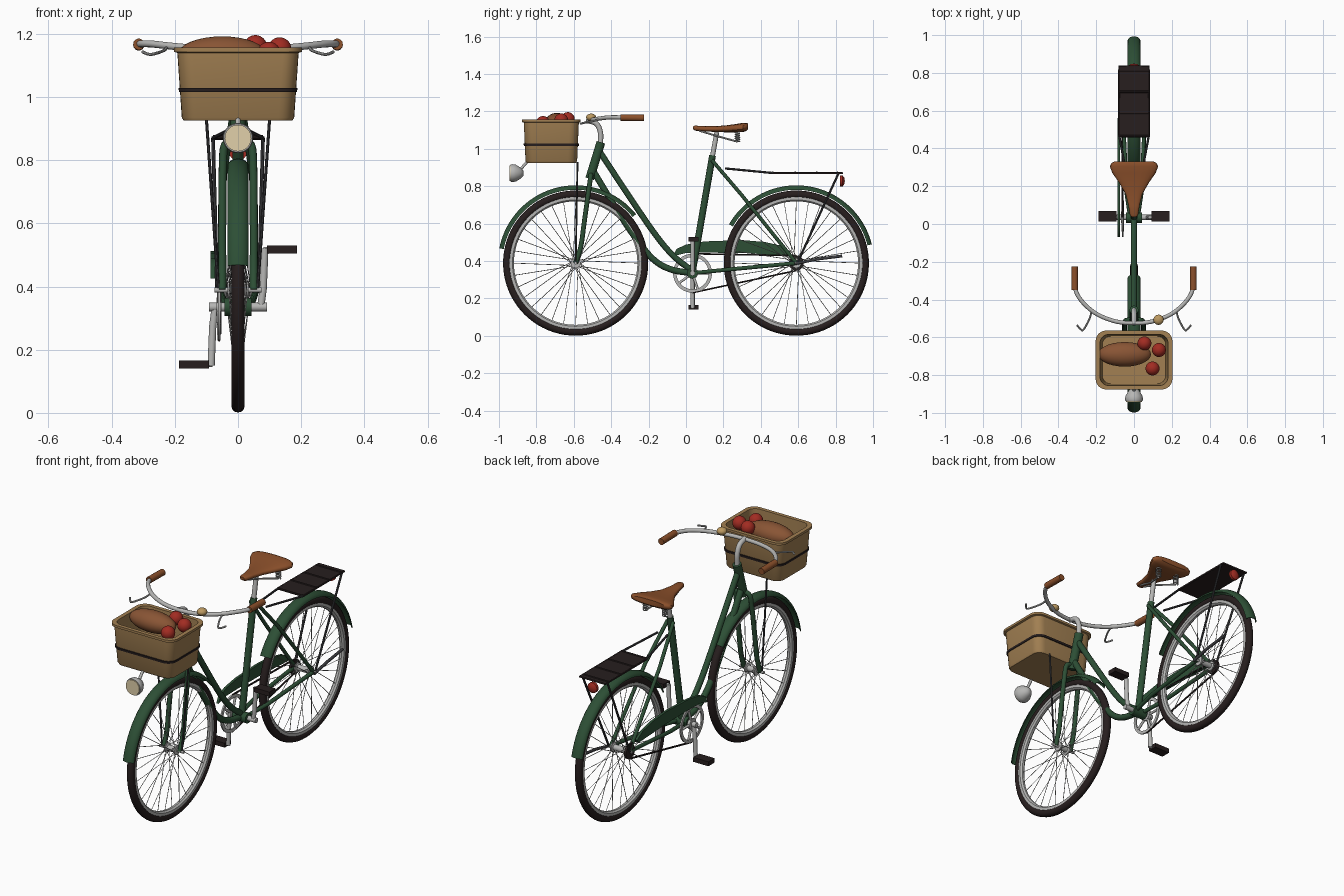
import bpy, bmesh, math
from mathutils import Vector

if "Cube" in bpy.data.objects:
    bpy.data.objects.remove(bpy.data.objects["Cube"])

def mat(name, r, g, b):
    m = bpy.data.materials.new(name)
    m.diffuse_color = (r, g, b, 1)
    m.use_nodes = True
    m.node_tree.nodes["Principled BSDF"].inputs["Base Color"].default_value = m.diffuse_color
    return m

GREEN = mat("dark green paint", 0.026, 0.078, 0.036)
BLACK = mat("black rubber", 0.02, 0.013, 0.013)
SILVER = mat("silver metal", 0.47, 0.47, 0.46)
STEEL = mat("dark steel", 0.045, 0.045, 0.05)
LEATHER = mat("brown leather", 0.26, 0.08, 0.024)
WICKER = mat("tan wicker", 0.36, 0.215, 0.085)
BREAD = mat("bread crust", 0.25, 0.09, 0.035)
RED = mat("red", 0.36, 0.025, 0.016)
CREAM = mat("cream lens", 0.75, 0.63, 0.4)
BRASS = mat("brass", 0.5, 0.32, 0.12)

def add(name, mesh, m):
    ob = bpy.data.objects.new(name, mesh)
    mesh.materials.clear()
    mesh.materials.append(m)
    bpy.context.collection.objects.link(ob)
    return ob

def finish(name, bm, m):
    bmesh.ops.remove_doubles(bm, verts=bm.verts, dist=1e-5)
    bmesh.ops.recalc_face_normals(bm, faces=bm.faces)
    me = bpy.data.meshes.new(name)
    bm.to_mesh(me)
    bm.free()
    return add(name, me, m)

def loft(name, rings, m, wrap=False):
    """Skin closed rings; cap the ends unless wrapped."""
    bm = bmesh.new()
    R = [[bm.verts.new(p) for p in ring] for ring in rings]
    n = len(R[0])
    for i in range(len(R) if wrap else len(R) - 1):
        a, b = R[i], R[(i + 1) % len(R)]
        for j in range(n):
            k = (j + 1) % n
            bm.faces.new((a[j], a[k], b[k], b[j]))
    if not wrap:
        bm.faces.new(R[0])
        bm.faces.new(R[-1])
    return finish(name, bm, m)

def lathe(name, prof, loc, m, axis="X", a0=0, a1=360, n=64):
    """Turn a closed (along, radius) profile about an axis through loc."""
    full = a1 - a0 >= 360
    rings = []
    for i in range(n if full else n + 1):
        t = math.radians(a0 + (a1 - a0) * i / n)
        c, s = math.cos(t), math.sin(t)
        pos = {"X": lambda a, r: (a, r * c, r * s), "Y": lambda a, r: (r * c, a, r * s),
               "Z": lambda a, r: (r * c, r * s, a)}[axis]
        rings.append([Vector(pos(a, r)) + Vector(loc) for a, r in prof])
    return loft(name, rings, m, wrap=full)

def cyl(name, x0, x1, r, y, z, m, n=24, axis="X"):
    return lathe(name, [(x0, 0), (x0, r), (x1, r), (x1, 0)], (0, y, z), m, axis, n=n)

def smooth(pts, k=8):
    """Catmull-Rom path through the points."""
    p = [Vector(q) for q in pts]
    p = [2 * p[0] - p[1]] + p + [2 * p[-1] - p[-2]]
    out = []
    for i in range(1, len(p) - 2):
        a, b, c, d = p[i - 1:i + 3]
        for j in range(k):
            t = j / k
            out.append(0.5 * (2 * b + (c - a) * t + (2 * a - 5 * b + 4 * c - d) * t * t
                              + (3 * b - a - 3 * c + d) * t ** 3))
    return out + [p[-2]]

def tubes(name, paths, r, m, res=3):
    cu = bpy.data.curves.new(name, "CURVE")
    cu.dimensions = "3D"
    cu.bevel_depth, cu.bevel_resolution, cu.use_fill_caps = r, res, True
    for path in paths:
        s = cu.splines.new("POLY")
        s.points.add(len(path) - 1)
        for q, p in zip(s.points, path):
            q.co = (*p, 1)
    tmp = bpy.data.objects.new(name + "_curve", cu)
    bpy.context.collection.objects.link(tmp)
    dg = bpy.context.evaluated_depsgraph_get()
    me = bpy.data.meshes.new_from_object(tmp.evaluated_get(dg))
    bpy.data.objects.remove(tmp)
    return add(name, me, m)

def both(path):
    return [path, [(-p[0], p[1], p[2]) for p in path]]

def box(name, c, s, m):
    bm = bmesh.new()
    bmesh.ops.create_cube(bm, size=1)
    for v in bm.verts:
        v.co = Vector([c[i] + v.co[i] * s[i] for i in range(3)])
    return finish(name, bm, m)

def ball(name, c, s, m):
    bm = bmesh.new()
    bmesh.ops.create_uvsphere(bm, u_segments=28, v_segments=16, radius=1)
    for v in bm.verts:
        v.co = Vector([c[i] + v.co[i] * s[i] for i in range(3)])
    return finish(name, bm, m)

# wheels and mudguards
WZ = 0.389
circle = [(0.021 * math.cos(i * math.pi / 6), 0.367 + 0.021 * math.sin(i * math.pi / 6)) for i in range(12)]
arc = [math.radians(a) for a in range(0, 181, 20)]
guard = [(0.034 * math.cos(a), 0.392 + 0.024 * math.sin(a)) for a in arc]
guard += [(0.031 * math.cos(a), 0.392 + 0.02 * math.sin(a)) for a in reversed(arc)]
for end, y, a0, a1, hw in (("front", -0.59, 39, 169, 0.033), ("rear", 0.59, 14, 150, 0.045)):
    lathe(end + "_tyre", circle, (0, y, WZ), BLACK, n=80)
    lathe(end + "_rim", [(-0.015, 0.354), (0.015, 0.354), (0.015, 0.338), (0.006, 0.33),
                         (-0.006, 0.33), (-0.015, 0.338)], (0, y, WZ), SILVER, n=80)
    spokes = []
    for i in range(32):
        t = 2 * math.pi * i / 32
        h = t + (0.6 if i % 4 < 2 else -0.6)
        x = hw * 0.85 * (1 if i % 2 else -1)
        spokes.append([(x, y + 0.022 * math.cos(h), WZ + 0.022 * math.sin(h)),
                       (0, y + 0.335 * math.cos(t), WZ + 0.335 * math.sin(t))])
    tubes(end + "_spokes", spokes, 0.0018, SILVER, 0)
    lathe(end + "_hub", [(-hw, 0), (-hw, 0.026), (-hw + 0.008, 0.026), (-hw + 0.012, 0.016), (hw - 0.012, 0.016),
                         (hw - 0.008, 0.026), (hw, 0.026), (hw, 0)], (0, y, WZ), SILVER, n=24)
    cyl(end + "_axle", -0.075, 0.075, 0.008, y, WZ, SILVER, 12)
    lathe(end + "_mudguard", guard, (0, y, WZ), GREEN, a0=a0, a1=a1, n=48)

# frame
tubes("head_tube", [[(0, -0.515, 0.84), (0, -0.455, 1.035)]], 0.024, GREEN, 5)
tubes("upper_tube", [smooth([(0, -0.465, 0.99), (0, -0.32, 0.77), (0, -0.17, 0.55), (0, -0.07, 0.43), (0, 0.03, 0.35)])], 0.016, GREEN, 4)
tubes("lower_tube", [smooth([(0, -0.495, 0.88), (0, -0.38, 0.69), (0, -0.26, 0.51), (0, -0.17, 0.405),
                             (0, -0.08, 0.355), (0, 0.03, 0.335)])], 0.017, GREEN, 4)
tubes("seat_tube", [[(0, 0.033, 0.335), (0, 0.142, 0.965)]], 0.018, GREEN, 4)
tubes("seat_stays", both([(0.018, 0.138, 0.94), (0.045, 0.3, 0.75), (0.058, 0.59, WZ)]), 0.01, GREEN)
tubes("chain_stays", both([(0.02, 0.035, 0.335), (0.045, 0.2, 0.352), (0.058, 0.59, WZ)]), 0.011, GREEN)
cyl("bottom_bracket", -0.042, 0.042, 0.028, 0.033, 0.335, GREEN)
tubes("fork_blades", both(smooth([(0.0, -0.508, 0.862), (0.04, -0.51, 0.85), (0.048, -0.52, 0.78),
                                  (0.05, -0.545, 0.6), (0.05, -0.562, 0.48), (0.05, -0.59, WZ)])), 0.013, GREEN)

# drivetrain
BY, BZ = 0.035, 0.335
lathe("chainring", [(-0.064, 0.086), (-0.064, 0.104), (-0.056, 0.104), (-0.056, 0.086)], (0, BY, BZ), SILVER)
tubes("chainring_arms", [[(-0.06, BY, BZ), (-0.06, BY + 0.09 * math.cos(i * 1.2566), BZ + 0.09 * math.sin(i * 1.2566))]
                         for i in range(5)], 0.007, SILVER)
cyl("chainring_centre", -0.068, -0.052, 0.03, BY, BZ, SILVER)
cyl("crank_axle", -0.092, 0.092, 0.014, BY, BZ, SILVER)
cyl("rear_cog", -0.066, -0.052, 0.04, 0.59, WZ, BLACK)
tubes("chain", [[(-0.06, BY, BZ + 0.104), (-0.06, 0.59, WZ + 0.04)],
                [(-0.06, BY, BZ - 0.104), (-0.06, 0.59, WZ - 0.04)]], 0.005, BLACK, 1)
for side, s in (("right", 1), ("left", -1)):
    tubes(side + "_crank", [[(s * 0.072, BY, BZ), (s * 0.08, BY, BZ + s * 0.06), (s * 0.085, BY, BZ + s * 0.185)]], 0.012, SILVER)
    tubes(side + "_pedal_axle", [[(s * 0.08, BY, BZ + s * 0.182), (s * 0.12, BY, BZ + s * 0.182)]], 0.008, SILVER)
    box(side + "_pedal", (s * 0.14, 0.04, BZ + s * 0.182), (0.095, 0.055, 0.025), BLACK)
outline = [(-0.07, 0.425), (-0.05, 0.465), (0, 0.488), (0.1, 0.505), (0.3, 0.512), (0.42, 0.502), (0.51, 0.482),
           (0.56, 0.45), (0.55, 0.43), (0.45, 0.435), (0.3, 0.443), (0.1, 0.445), (0, 0.443)]
loft("chain_guard", [[(x, y, z) for y, z in outline] for x in (-0.087, -0.073)], GREEN)
tubes("kickstand", [[(0.07, 0.58, 0.385), (0.072, 0.7, 0.41), (0.07, 0.835, 0.427)]], 0.008, STEEL)

# saddle and post
tubes("seat_post", [[(0, 0.138, 0.94), (0, 0.165, 1.09)]], 0.013, SILVER, 4)
sections = [(0.038, 0.012, 1.12, 1.105), (0.048, 0.022, 1.124, 1.097), (0.1, 0.03, 1.121, 1.093),
            (0.16, 0.045, 1.121, 1.09), (0.22, 0.08, 1.126, 1.088), (0.27, 0.115, 1.133, 1.088),
            (0.305, 0.128, 1.139, 1.09), (0.322, 0.12, 1.139, 1.095), (0.332, 0.1, 1.135, 1.105)]
def half(v, e):
    return math.copysign(abs(v) ** e, v)
loft("saddle", [[(w * half(math.cos(i * math.pi / 12), 0.8), y, (t + b) / 2 + (t - b) / 2 * half(math.sin(i * math.pi / 12), 0.7))
                 for i in range(24)] for y, w, t, b in sections], LEATHER)
tubes("saddle_springs", both([(0.06 + 0.013 * math.cos(i * 0.6283), 0.275 + 0.013 * math.sin(i * 0.6283), 1.038 + 0.001 * i)
                              for i in range(55)]), 0.003, SILVER, 1)
tubes("saddle_rails", both([(0.012, 0.07, 1.097), (0.02, 0.16, 1.07), (0.06, 0.275, 1.038)]), 0.005, SILVER, 2)

# handlebar, grips, levers, bell
tubes("stem", [smooth([(0, -0.457, 1.03), (0, -0.458, 1.09), (0, -0.48, 1.135), (0, -0.53, 1.152)])], 0.014, SILVER, 4)
tubes("handlebar", [smooth([(s * x, y, z) for s, x, y, z in (
    (-1, 0.314, -0.24, 1.166), (-1, 0.312, -0.34, 1.168), (-1, 0.275, -0.41, 1.168), (-1, 0.2, -0.475, 1.16), (-1, 0.1, -0.515, 1.152),
    (1, 0, -0.525, 1.15), (1, 0.1, -0.515, 1.152), (1, 0.2, -0.475, 1.16), (1, 0.275, -0.41, 1.168), (1, 0.312, -0.34, 1.168),
    (1, 0.314, -0.24, 1.166))])], 0.011, SILVER, 4)
tubes("grips", both([(0.314, -0.35, 1.167), (0.314, -0.225, 1.165)]), 0.018, LEATHER, 5)
tubes("brake_levers", both(smooth([(0.225, -0.46, 1.158), (0.235, -0.5, 1.147), (0.268, -0.56, 1.136), (0.285, -0.555, 1.136),
                                   (0.302, -0.535, 1.143)])), 0.005, SILVER, 2)
ball("bell", (0.13, -0.507, 1.168), (0.027, 0.027, 0.02), BRASS)

# basket with food
def rrect(hx, hy, r, z, cy=-0.72):
    out = []
    for q, (sx, sy) in enumerate(((1, 1), (-1, 1), (-1, -1), (1, -1))):
        for i in range(7):
            a = math.pi / 2 * (q + i / 6)
            out.append((sx * (hx - r) + r * math.cos(a), cy + sy * (hy - r) + r * math.sin(a), z))
    return out
loft("basket", [rrect(0.172, 0.132, 0.045, 0.925), rrect(0.178, 0.138, 0.05, 0.935), rrect(0.192, 0.147, 0.05, 1.14),
                rrect(0.203, 0.156, 0.055, 1.143), rrect(0.203, 0.156, 0.055, 1.156), rrect(0.18, 0.135, 0.045, 1.156),
                rrect(0.168, 0.126, 0.045, 0.945)], WICKER)
loft("basket_band", [rrect(0.187, 0.147, 0.052, 1.016), rrect(0.188, 0.148, 0.052, 1.028),
                     rrect(0.18, 0.14, 0.048, 1.028), rrect(0.18, 0.14, 0.048, 1.016)], BLACK, wrap=True)
ball("bread", (-0.05, -0.69, 1.135), (0.14, 0.065, 0.057), BREAD)
for i, p in enumerate(((0.055, -0.632, 1.159), (0.132, -0.667, 1.152), (0.098, -0.765, 1.138))):
    ball("apple_%d" % (i + 1), p, (0.037, 0.037, 0.037), RED)
tubes("basket_stays", both([(0.1, -0.58, 0.93), (0.062, -0.59, WZ)]), 0.005, STEEL, 2)

# headlight
lathe("headlight", [(-0.938, 0), (-0.938, 0.045), (-0.93, 0.048), (-0.91, 0.045), (-0.885, 0.03), (-0.87, 0.015),
                    (-0.868, 0)], (0, 0, 0.87), SILVER, "Y", n=32)
cyl("headlight_lens", -0.943, -0.937, 0.042, 0, 0.87, CREAM, 32, "Y")
tubes("headlight_bracket", [[(0, -0.885, 0.89), (0, -0.85, 0.93)]], 0.008, SILVER)

# rear rack and lamp
box("rack_plate", (0, 0.65, 0.87), (0.155, 0.37, 0.008), BLACK)
tubes("rack_frame", [[(-0.079, 0.465, 0.87), (-0.079, 0.835, 0.87), (0.079, 0.835, 0.87), (0.079, 0.465, 0.87)]]
      + [[(-0.079, y, 0.873), (0.079, y, 0.873)] for y in (0.465, 0.585, 0.7, 0.81)], 0.006, BLACK, 2)
tubes("rack_arms", both([(0.03, 0.21, 0.895), (0.079, 0.47, 0.87)]), 0.006, STEEL, 2)
tubes("rack_legs", both([(0.079, 0.815, 0.868), (0.066, 0.595, WZ)]), 0.006, STEEL, 2)
lathe("rear_lamp", [(0.823, 0), (0.823, 0.029), (0.838, 0.029), (0.847, 0.016), (0.849, 0)], (0, 0, 0.828), RED, "Y", n=28)

# smooth shading with sharp edges kept
bpy.ops.object.select_all(action="DESELECT")
for ob in bpy.context.scene.objects:
    ob.select_set(True)
    bpy.context.view_layer.objects.active = ob
bpy.ops.object.shade_smooth_by_angle(angle=math.radians(40))
